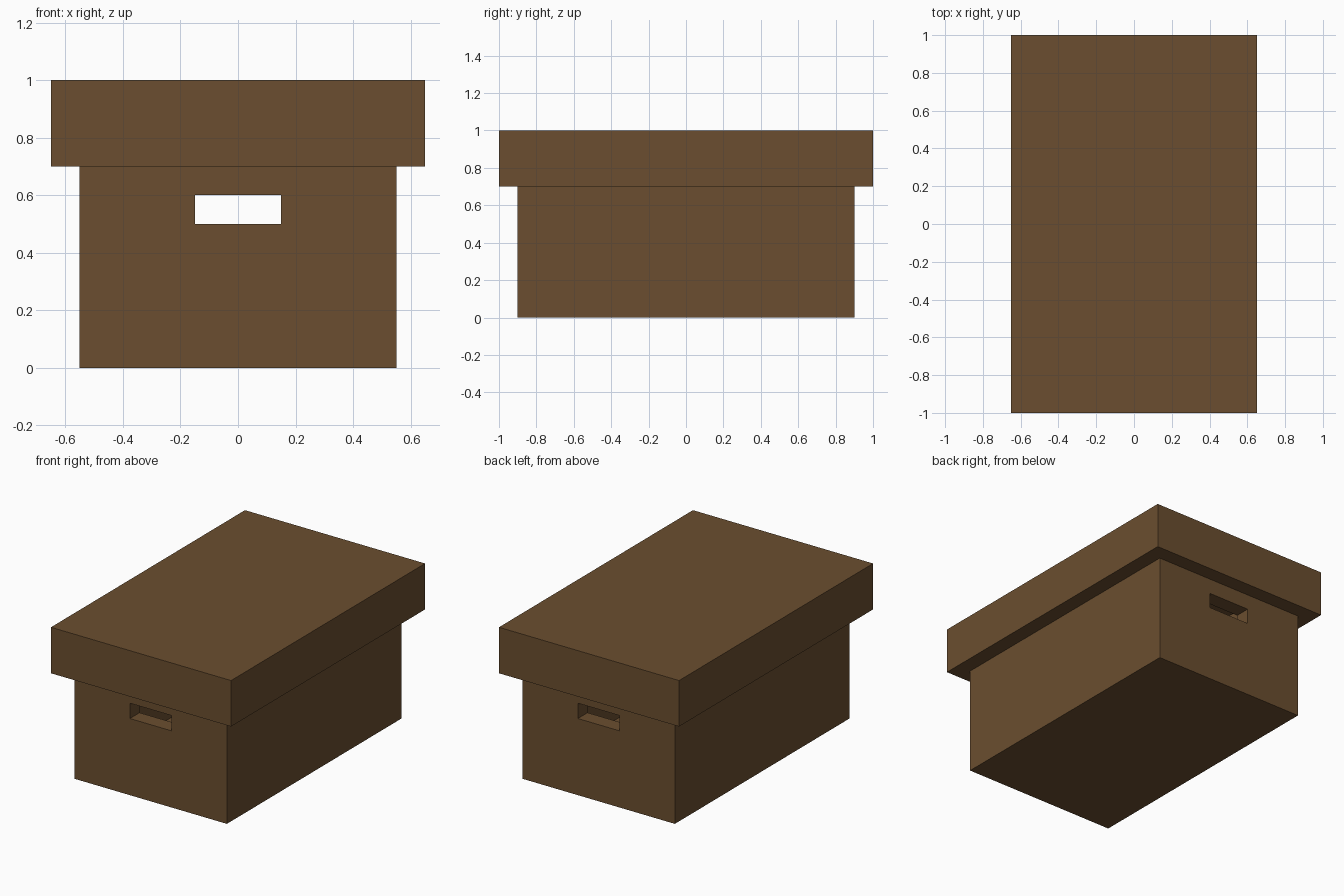
import bpy

if "Cube" in bpy.data.objects:
    bpy.data.objects.remove(bpy.data.objects["Cube"])

cardboard = bpy.data.materials.new("brown cardboard")
cardboard.diffuse_color = (0.145, 0.076, 0.029, 1.0)
cardboard.use_nodes = True
cardboard.node_tree.nodes["Principled BSDF"].inputs["Base Color"].default_value = cardboard.diffuse_color


def block(name, width, depth, z0, z1):
    """Axis-aligned block centred on x = y = 0, from z0 to z1."""
    bpy.ops.mesh.primitive_cube_add(size=1, location=(0, 0, (z0 + z1) / 2))
    ob = bpy.context.object
    ob.name = name
    ob.scale = (width, depth, z1 - z0)
    bpy.ops.object.transform_apply(location=True, rotation=False, scale=True)
    ob.data.materials.append(cardboard)
    return ob


def cut(ob, cutter):
    """Subtract the cutter from the object and discard it."""
    mod = ob.modifiers.new("cut", 'BOOLEAN')
    mod.operation = 'DIFFERENCE'
    mod.solver = 'EXACT'
    mod.object = cutter
    bpy.context.view_layer.objects.active = ob
    bpy.ops.object.modifier_apply(modifier=mod.name)
    bpy.data.objects.remove(cutter, do_unlink=True)


WALL = 0.1

# Hollow box, open at the top
box = block("box_body", 1.1, 1.8, 0, 0.9)
cut(box, block("cavity", 1.1 - 2 * WALL, 1.8 - 2 * WALL, WALL, 1.2))

# Hand holes through the front and back walls
cut(box, block("hand_hole", 0.3, 2.4, 0.5, 0.6))

# Lid: a cap whose rim fits around the box
lid = block("lid", 1.3, 2.0, 0.7, 1.0)
cut(lid, block("lid_cavity", 1.1, 1.8, 0.5, 0.9))
